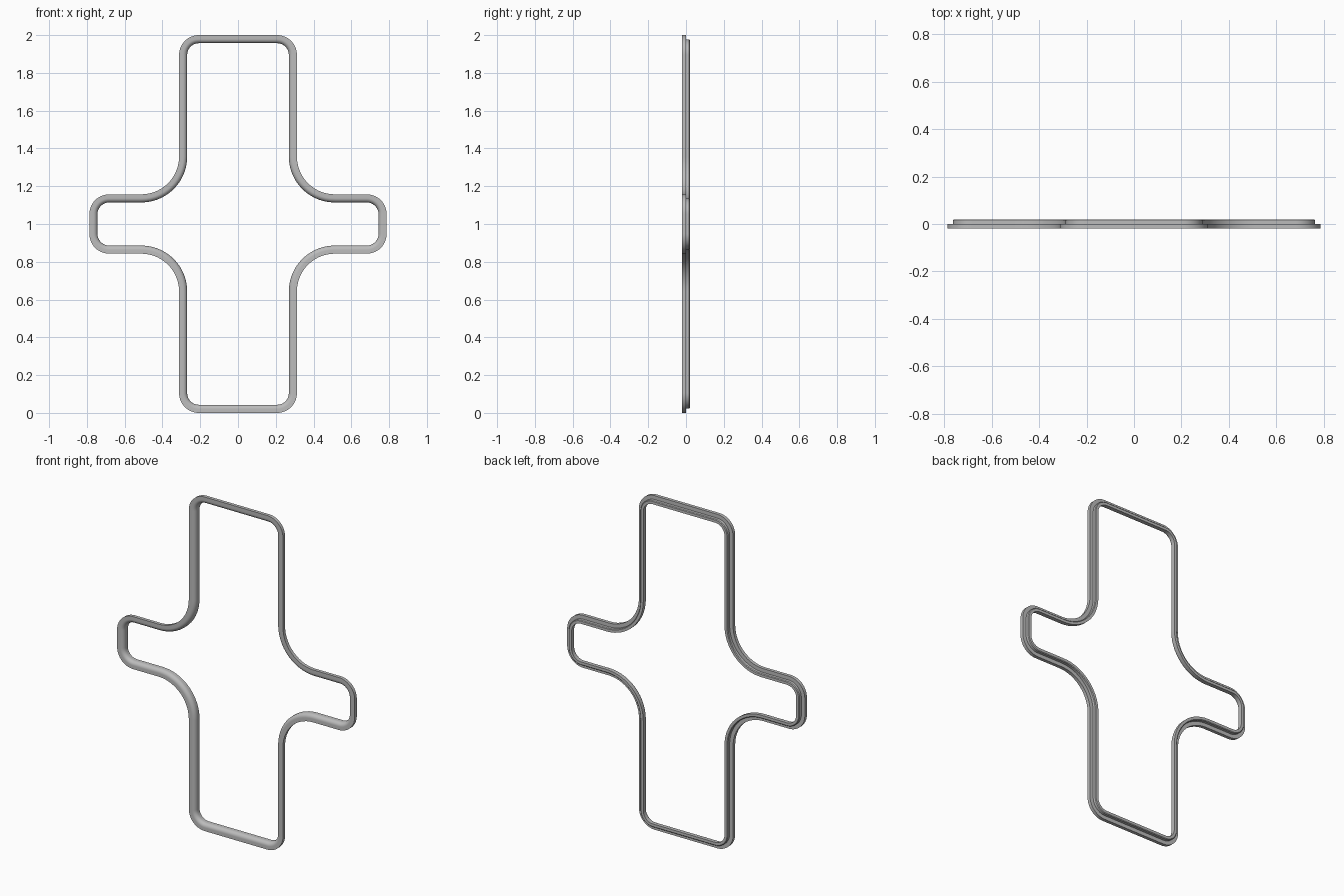
import bpy, bmesh, math

cube = bpy.data.objects.get("Cube")
if cube:
    bpy.data.objects.remove(cube)

HALF_H, ARM_X, ARM_Z, BODY_X = 1.0, 0.787, 0.157, 0.312
R_OUT, R_IN = 0.105, 0.2      # convex corners, concave armpits
STEPS = 14


def arc(cx, cz, r, start, end, side):
    """Points on an arc with their outward normals."""
    out = []
    for i in range(STEPS + 1):
        a = math.radians(start + (end - start) * i / STEPS)
        c, s = math.cos(a), math.sin(a)
        out.append((cx + r * c, cz + r * s, side * c, side * s))
    return out


# One quarter of the cross outline, from arm tip to top edge
quarter = (arc(ARM_X - R_OUT, ARM_Z - R_OUT, R_OUT, 0, 90, 1)
           + arc(BODY_X + R_IN, ARM_Z + R_IN, R_IN, 270, 180, -1)
           + arc(BODY_X - R_OUT, HALF_H - R_OUT, R_OUT, 0, 90, 1))


def mirrored(points, sx, sz):
    pts = [(x * sx, z * sz, nx * sx, nz * sz) for x, z, nx, nz in points]
    return pts if sx * sz > 0 else pts[::-1]


path = [p for sx, sz in ((1, 1), (-1, 1), (-1, -1), (1, -1))
        for p in mirrored(quarter, sx, sz)]

# Cross-section as (inset, depth): stepped flange, back lip, rounded inner front
WIDTH, ROUND = 0.043, 0.023
section = [(0, -0.02), (0, 0.0), (0.023, 0.0), (0.023, 0.016),
           (0.027, 0.02), (WIDTH, 0.02)]
for i in range(9):
    a = math.radians(90 * i / 8)
    section.append((WIDTH - ROUND + ROUND * math.cos(a), -0.02 + ROUND * (1 - math.sin(a))))

# Sweep the section round the outline
bm = bmesh.new()
rings = [[bm.verts.new((x - nx * d, y, z - nz * d + HALF_H)) for d, y in section]
         for x, z, nx, nz in path]
n = len(section)
for i, ring in enumerate(rings):
    nxt = rings[(i + 1) % len(rings)]
    for j in range(n):
        k = (j + 1) % n
        bm.faces.new((ring[j], ring[k], nxt[k], nxt[j]))
bmesh.ops.recalc_face_normals(bm, faces=bm.faces)
mesh = bpy.data.meshes.new("trim_frame")
bm.to_mesh(mesh)
bm.free()
frame = bpy.data.objects.new("trim_frame", mesh)
bpy.context.collection.objects.link(frame)

# Plain grey finish
grey = bpy.data.materials.new("plain_grey")
grey.use_nodes = True
colour = (0.5, 0.5, 0.5, 1)
grey.diffuse_color = colour
grey.node_tree.nodes["Principled BSDF"].inputs["Base Color"].default_value = colour
mesh.materials.append(grey)

bpy.ops.object.select_all(action='DESELECT')
frame.select_set(True)
bpy.context.view_layer.objects.active = frame
bpy.ops.object.shade_smooth_by_angle(angle=math.radians(35))
